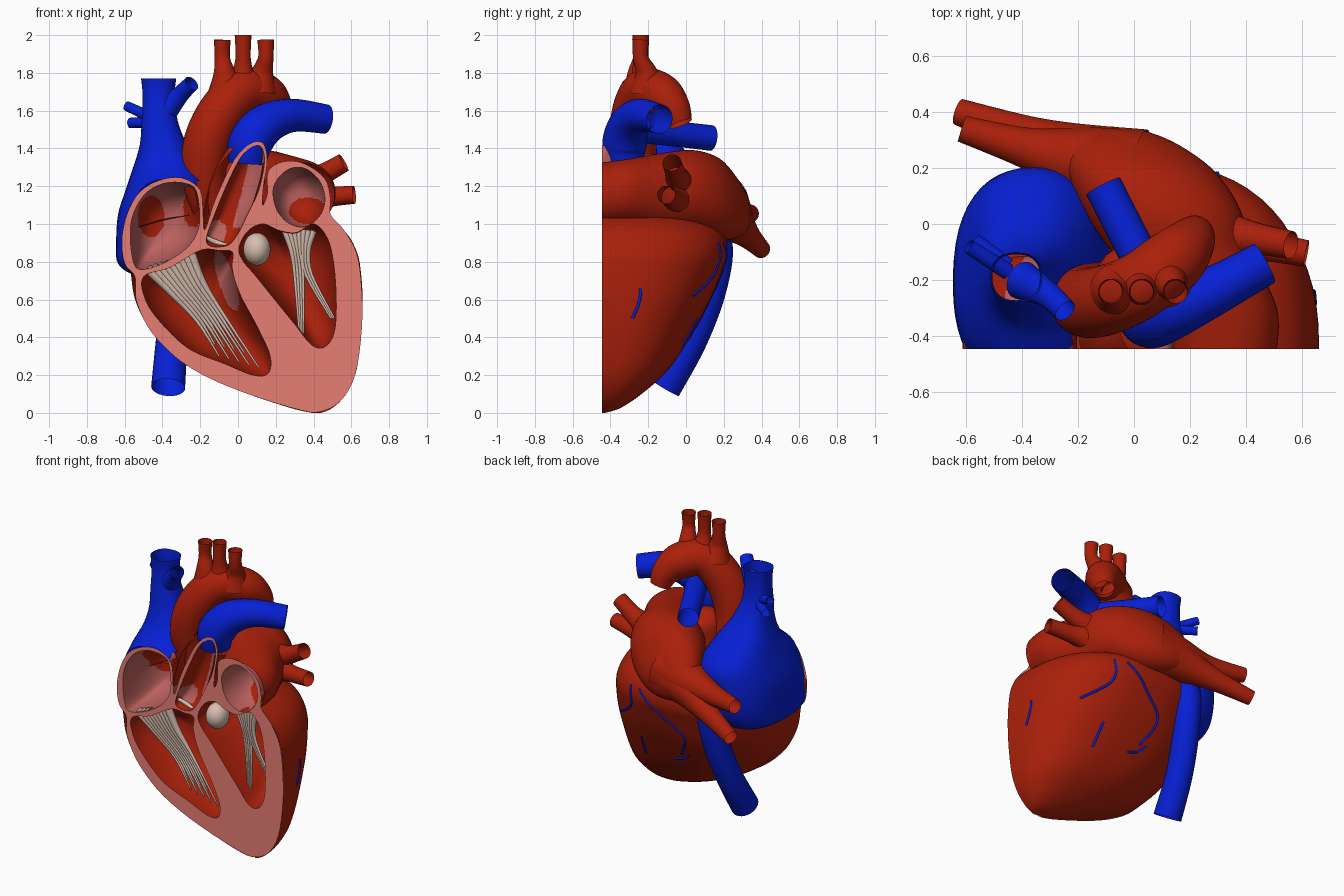
import bpy, bmesh, math
from mathutils import Vector, geometry
from mathutils.bvhtree import BVHTree

if "Cube" in bpy.data.objects:
    bpy.data.objects.remove(bpy.data.objects["Cube"])

CUT = -0.445  # section plane


def material(name, rgb):
    m = bpy.data.materials.new(name)
    m.diffuse_color = (*rgb, 1)
    m.use_nodes = True
    m.node_tree.nodes["Principled BSDF"].inputs["Base Color"].default_value = m.diffuse_color
    return m


RED = material("muscle red", (0.40, 0.014, 0.003))
PINK = material("cut wall pink", (0.92, 0.24, 0.20))
BLUE = material("vein blue", (0.002, 0.014, 0.66))
CREAM = material("valve cream", (0.68, 0.52, 0.43))
ROSE = material("lining rose", (0.50, 0.12, 0.115))


def spline(rows, n=5, closed=False):
    """Catmull-Rom through rows of any width."""
    k, out = len(rows), []
    for i in range(k if closed else k - 1):
        pick = lambda j: rows[j % k] if closed else rows[min(max(j, 0), k - 1)]
        a, b, c, d = (pick(i + o) for o in (-1, 0, 1, 2))
        for s in range(n):
            t = s / n
            out.append([0.5 * (2 * q + (r - p) * t + (2 * p - 5 * q + 4 * r - u) * t * t
                               + (3 * q - p - 3 * r + u) * t ** 3) for p, q, r, u in zip(a, b, c, d)])
    if not closed:
        out.append(list(rows[-1]))
    return out


def skin(name, rings, mats, rule=None, drop=None, cut=True, face_front=False):
    bm = bmesh.new()
    vs = [[bm.verts.new(p) for p in ring] for ring in rings]
    for a, b in zip(vs, vs[1:]):
        for i in range(len(a)):
            j = (i + 1) % len(a)
            bm.faces.new((a[i], a[j], b[j], b[i]))
    bmesh.ops.remove_doubles(bm, verts=bm.verts[:], dist=1e-5)
    if cut:
        bmesh.ops.bisect_plane(bm, geom=bm.verts[:] + bm.edges[:] + bm.faces[:], dist=1e-6,
                               plane_co=(0, CUT, 0), plane_no=(0, 1, 0), clear_inner=True)
    if drop:
        bad = [f for f in bm.faces if drop(f.calc_center_median())]
        bmesh.ops.delete(bm, geom=bad, context='FACES')
    bmesh.ops.recalc_face_normals(bm, faces=bm.faces[:])
    if face_front and sum(f.normal.y * f.calc_area() for f in bm.faces) > 0:
        bmesh.ops.reverse_faces(bm, faces=bm.faces[:])
    for f in bm.faces:
        f.smooth = True
        f.material_index = int(rule(f.calc_center_median())) if rule else 0
    return finish(name, bm, mats)


def finish(name, bm, mats):
    me = bpy.data.meshes.new(name)
    bm.to_mesh(me)
    bm.free()
    for m in mats:
        me.materials.append(m)
    ob = bpy.data.objects.new(name, me)
    bpy.context.collection.objects.link(ob)
    return ob


def loft(name, rows, mat, axis='z', power=0.8, seg=48, drop=None):
    """rows: centre x, y, z, and the two radii of each section."""
    se = lambda v: math.copysign(abs(v) ** power, v)
    rings = []
    for x, y, z, r, q in spline(rows):
        ring = []
        for i in range(seg):
            a = 2 * math.pi * i / seg
            u, v = r * se(math.cos(a)), q * se(math.sin(a))
            ring.append(Vector((x + u, y + v, z) if axis == 'z' else (x + u, y, z + v)))
        rings.append(ring)
    return skin(name, rings, [mat], drop=drop)


def tube(name, rows, mat, seg=20, n=6, cut=True):
    """rows: x, y, z, radius along a path."""
    pts = spline(rows, n)
    P = [Vector(p[:3]) for p in pts]
    side, last, rings = None, None, []
    for i, p in enumerate(P):
        t = (P[min(i + 1, len(P) - 1)] - P[max(i - 1, 0)]).normalized()
        if side is None:
            side = t.orthogonal().normalized()
        else:
            side = last.rotation_difference(t) @ side
        last, up = t, t.cross(side)
        rings.append([p + pts[i][3] * (side * math.cos(a) + up * math.sin(a))
                      for a in (2 * math.pi * k / seg for k in range(seg))])
    return skin(name, rings, [mat], cut=cut)


# ---- ventricle outer wall: z, left x, right x, rear y
wall = [(0, .39, .44, -.43), (.02, .30, .49, -.36), (.06, .17, .54, -.29), (.12, 0, .585, -.21),
        (.2, -.17, .62, -.12), (.3, -.33, .64, -.04), (.45, -.47, .655, .05), (.6, -.545, .66, .13),
        (.75, -.57, .65, .19), (.85, -.6, .63, .22), (.95, -.6, .575, .20), (1.02, -.45, .48, .1),
        (1.06, -.2, .35, -.05)]
body = loft("ventricle_wall", [((l + r) / 2, CUT, z, (r - l) / 2, b - CUT) for z, l, r, b in wall], RED,
            seg=64, drop=lambda c: c.z > .96 and c.x < .43 and c.y < -.2)

# ---- atria
loft("left_atrium", [(.32, CUT, 1.155, .19, .17), (.3, -.3, 1.165, .21, .18), (.17, -.1, 1.16, .25, .22),
                     (.1, .05, 1.165, .28, .225), (.03, .18, 1.13, .265, .215), (-.03, .27, 1.085, .21, .16),
                     (-.07, .325, 1.06, .13, .09), (-.08, .348, 1.05, 0, 0)], RED, axis='y', power=.95)
loft("right_atrium", [(-.42, -.22, .71, 0, 0), (-.41, -.22, .73, .14, .22), (-.4, -.22, .79, .235, .34),
                      (-.36, -.2, .9, .285, .39), (-.36, -.18, 1.05, .275, .38), (-.36, -.16, 1.18, .235, .35),
                      (-.375, -.14, 1.3, .18, .23), (-.395, -.17, 1.42, .125, .14), (-.415, -.19, 1.55, .095, .095),
                      (-.42, -.19, 1.68, .085, .082), (-.42, -.19, 1.77, .093, .088)], BLUE, power=.85,
     drop=lambda c: (c.y < -.2 and c.z < .92 and c.x > -.55) or (c.y < -.25 and c.x > -.22 and c.z < 1.3))

# ---- great vessels
tube("aorta", [(-.1, -.2, 1.0, .1), (-.17, -.25, 1.2, .115), (-.17, -.28, 1.4, .125), (-.095, -.27, 1.58, .125),
               (.02, -.22, 1.7, .12), (.14, -.13, 1.68, .115), (.2, -.065, 1.61, .09), (.22, -.03, 1.53, .065)],
     RED, seg=32)
tube("aortic_root_wall", [(-.03, -.2, 1.0, .11), (-.02, -.2, 1.2, .12), (-.01, -.18, 1.32, .1),
                          (0, -.16, 1.37, .001)], RED)
for i, (x0, y0, x1, z1) in enumerate([(-.06, -.24, -.083, 1.975), (.025, -.22, .027, 2.0), (.11, -.2, .147, 1.975)]):
    tube(f"arch_branch_{i + 1}", [(x0, y0, 1.71, .1), ((x0 + x1) / 2, y0 - .01, 1.8, .06),
                                  (x1, -.24, 1.88, .041), (x1, -.24, z1, .045)], RED)
tube("outflow_tract", [(-.08, -.41, .98, .12), (-.02, -.4, 1.2, .13), (.05, -.37, 1.35, .115)], RED)
tube("pulmonary_artery", [(.05, -.325, 1.32, .1), (.065, -.325, 1.43, .118), (.15, -.295, 1.53, .108),
                          (.29, -.235, 1.575, .088), (.465, -.14, 1.555, .078)], BLUE, seg=28)
tube("pulmonary_branch", [(.09, -.25, 1.5, .07), (.0, -.08, 1.48, .068), (-.11, .135, 1.455, .068)], BLUE)
tube("lower_vena_cava", [(-.3, .08, 1.0, .09), (-.3, .16, .88, .088), (-.32, .125, .64, .085),
                         (-.35, .025, .38, .085), (-.37, -.115, .135, .09)], BLUE, seg=28)
small = [("upper_vein_branch", [(-.4, -.2, 1.58, .07), (-.31, -.25, 1.68, .048), (-.245, -.31, 1.745, .042)], BLUE),
         ("side_vein_a", [(-.45, -.17, 1.56, .03), (-.59, -.08, 1.625, .026)], BLUE),
         ("side_vein_b", [(-.45, -.15, 1.54, .03), (-.57, -.06, 1.535, .028)], BLUE),
         ("left_lung_vein_a", [(.27, -.03, 1.2, .1), (.42, -.05, 1.25, .06), (.56, -.075, 1.325, .05)], RED),
         ("left_lung_vein_b", [(.27, -.03, 1.13, .11), (.43, -.07, 1.14, .06), (.615, -.105, 1.155, .048)], RED),
         ("right_lung_vein_a", [(.0, .17, 1.1, .17), (-.18, .22, 1.07, .13), (-.38, .27, 1.055, .075),
                                (-.615, .34, 1.055, .048)], RED),
         ("right_lung_vein_b", [(.0, .18, 1.08, .165), (-.18, .235, 1.03, .125), (-.38, .315, .95, .072),
                                (-.625, .4, .865, .048)], RED)]
for name, rows, mat in small:
    tube(name, rows, mat)

# ---- section face: outline with five openings, as x, z
outline = [(-.54, .6), (-.48, .46), (-.39, .35), (-.27, .25), (-.1, .16), (.11, .08), (.33, .015), (.43, .005),
           (.54, .06), (.62, .2), (.655, .44), (.655, .65), (.63, .84), (.56, .97), (.49, 1.05), (.49, 1.13),
           (.46, 1.24), (.35, 1.32), (.24, 1.33), (.16, 1.28), (.155, 1.16), (.13, 1.1), (.135, 1.2), (.155, 1.34),
           (.13, 1.43), (.06, 1.42), (-.02, 1.34), (-.12, 1.13), (-.175, .97), (-.185, 1.05), (-.2, 1.18),
           (-.3, 1.245), (-.42, 1.23), (-.52, 1.17), (-.585, 1.06), (-.615, .92), (-.6, .79), (-.545, .72)]
holes = {
    "right_ventricle": ([(-.2, .86), (-.1, .86), (-.03, .85), (-.03, .76), (.01, .63), (.11, .44), (.17, .3),
                         (.16, .21), (.08, .2), (-.07, .26), (-.26, .34), (-.41, .48), (-.49, .6), (-.5, .72),
                         (-.36, .77)], (-.16, .58), .3),
    "left_ventricle": ([(.03, .8), (.005, .87), (.05, .96), (.13, 1.0), (.22, .965), (.31, .955), (.4, 1.0),
                        (.47, .93), (.505, .8), (.52, .6), (.51, .43), (.46, .35), (.39, .36), (.3, .47),
                        (.17, .63), (.09, .73)], (.3, .74), .32),
    "right_atrium": ([(-.57, .93), (-.555, 1.05), (-.49, 1.16), (-.39, 1.215), (-.28, 1.215), (-.22, 1.17),
                      (-.205, 1.0), (-.26, .885), (-.38, .8), (-.5, .76), (-.55, .79)], (-.39, .99), .33),
    "left_atrium": ([(.19, 1.2), (.26, 1.285), (.35, 1.295), (.43, 1.23), (.46, 1.13), (.43, 1.04), (.35, .985),
                     (.26, 1.01), (.2, 1.09)], (.32, 1.14), .25),
    "outflow": ([(-.165, .9), (-.12, 1.06), (-.01, 1.31), (.06, 1.4), (.12, 1.41), (.14, 1.33), (.11, 1.18),
                 (.05, 1.05), (.0, .95), (-.06, .885)], (-.01, 1.14), .11)}
loops = [[Vector((x, CUT, z)) for x, z in spline(outline, 4, True)]]
loops += [[Vector((x, CUT, z)) for x, z in spline(h[0], 9, True)] for h in holes.values()]
tris = geometry.tessellate_polygon([[Vector((p.x, p.z, 0)) for p in lp] for lp in loops])
bm = bmesh.new()
verts = [bm.verts.new(p) for lp in loops for p in lp]
for t in tris:
    if len(set(t)) == 3:
        f = bm.faces.new([verts[i] for i in t])
        f.normal_update()
        if f.normal.y > 0:
            f.normal_flip()
finish("section_face", bm, [PINK])

# ---- chamber linings: each opening shrinks to its centre with depth
blob = lambda c, x, z, r, q: ((c.x - x) / r) ** 2 + ((c.z - z) / q) ** 2 < 1
rules = {"right_atrium": lambda c: not blob(c, -.46, 1.04, .07, .11) and not blob(c, -.24, 1.08, .05, .1),
         "left_atrium": lambda c: not blob(c, .37, 1.07, .1, .07),
         "outflow": lambda c: c.x > .25 * (c.z - 1.1) and c.z > .98 or blob(c, -.11, .96, .05, .06),
         "right_ventricle": lambda c: blob(c, -.06 + .3 * (.7 - c.z), .7, .045, .16)}
for (name, (pts, (cx, cz), depth)), loop in zip(holes.items(), loops[1:]):
    ctr, rings, steps = Vector((cx, CUT, cz)), [], 30
    for k in range(steps + 1):
        t = math.pi / 2 * k / steps
        s = max(math.cos(t), 0) ** .7 if k < steps else 0
        rings.append([ctr + (p - ctr) * s + Vector((0, depth * math.sin(t), 0)) for p in loop])
    skin(name + "_lining", rings, [RED, ROSE], rule=rules.get(name), cut=False, face_front=True)

# ---- valve leaflets and cords: fans of tapered strands
for i in range(9):
    f, odd = i / 8, i % 2
    tube(f"tricuspid_strand_{i + 1}",
         [(-.48 + .23 * f, -.41, .765 + .08 * f, .027), (-.36 + .17 * f, -.39, .645 + .05 * f, .021),
          (-.22 + .13 * f, -.37, .49 + .05 * f, .010), (-.1 + .21 * f - .05 * odd, -.37, .3 - .06 * f + .07 * odd, .005)],
         CREAM, seg=8, n=4, cut=False)
for i in range(7):
    f, right = i / 6, i > 3
    tube(f"mitral_strand_{i + 1}",
         [(.24 + .16 * f, -.37, .985 - .02 * f, .018), (.285 + .085 * f, -.36, .86, .016),
          (.3 + .09 * f, -.35, .73, .009),
          (.46 + .05 * f if right else .325 + .04 * f, -.35, .5 if right else .42, .006)],
         CREAM, seg=8, n=4, cut=False)
tube("pulmonary_valve_leaflet", [(-.18, -.42, .935, .010), (-.12, -.4, .905, .014), (-.05, -.41, .885, .008)],
     CREAM, seg=8, cut=False)

# ---- aortic valve ball
bm = bmesh.new()
bmesh.ops.create_uvsphere(bm, u_segments=28, v_segments=16, radius=.08)
for v in bm.verts:
    v.co = Vector((v.co.x * .9 + .1, v.co.y - .365, v.co.z * 1.08 + .867))
for f in bm.faces:
    f.smooth = True
finish("aortic_valve", bm, [CREAM])

# ---- surface veins laid on the rear wall, as x, z
tree = BVHTree.FromPolygons([v.co for v in body.data.vertices], [p.vertices[:] for p in body.data.polygons])
veins = [[(.3, .9), (.31, .75), (.47, .62)], [(.22, .9), (.05, .75), (-.08, .62), (0, .45)],
         [(.3, .5), (.32, .35)], [(-.06, .46), (.0, .41), (.07, .39)], [(.64, .66), (.645, .5)]]
for i, path in enumerate(veins):
    rows = []
    for x, z in spline(path, 8):
        hit = tree.ray_cast(Vector((x, 1, z)), Vector((0, -1, 0)))[0]
        if hit:
            rows.append((*hit, .008))
    if len(rows) > 1:
        tube(f"surface_vein_{i + 1}", rows, BLUE, seg=6, n=1)
